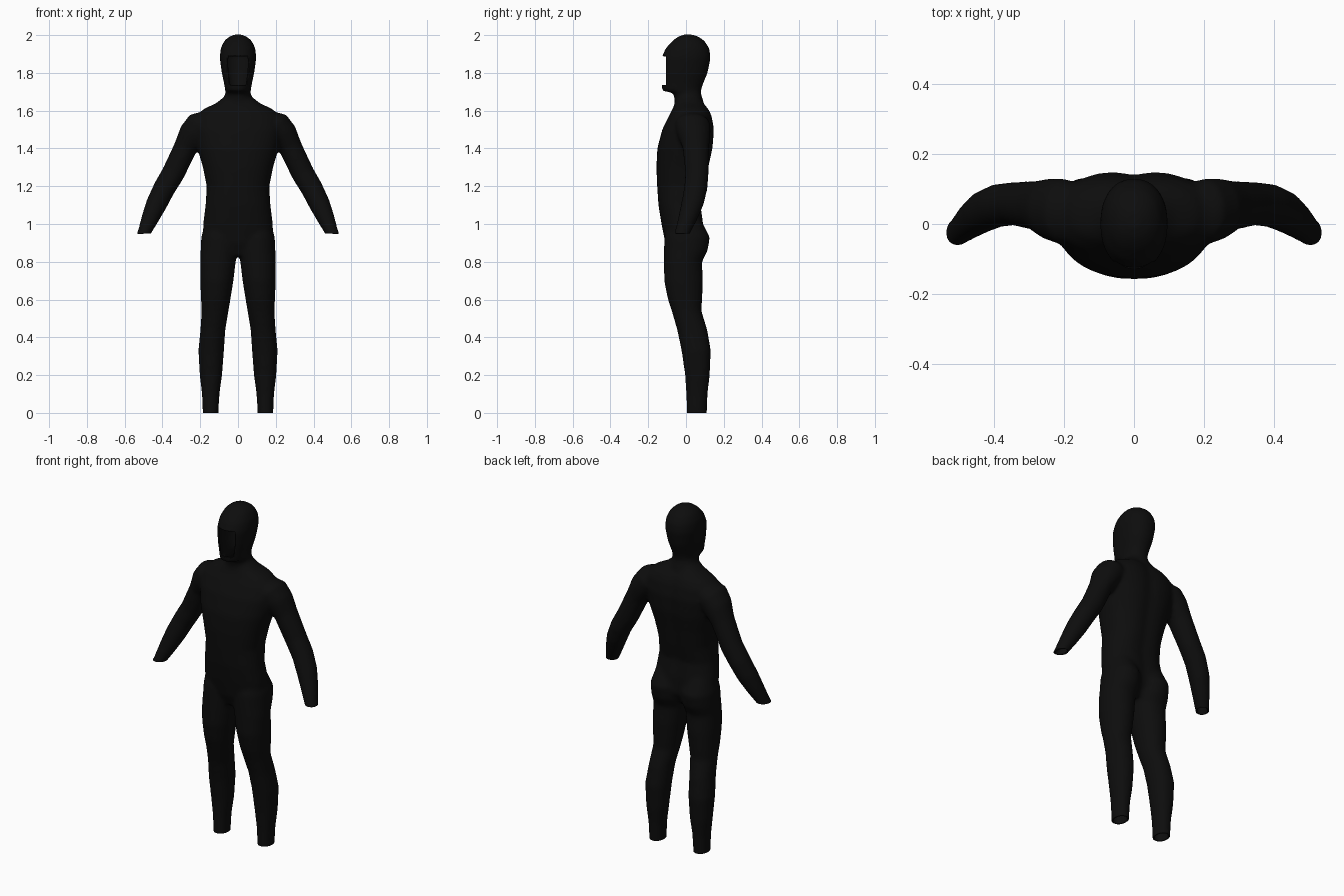
import bpy, bmesh, math
from mathutils import Vector

if "Cube" in bpy.data.objects:
    bpy.data.objects.remove(bpy.data.objects["Cube"])

SEG = 32
bm = bmesh.new()


def loft(rings):
    """Closed tube through a list of point rings."""
    loops = [[bm.verts.new(p) for p in ring] for ring in rings]
    faces = [bm.faces.new(loops[0]), bm.faces.new(loops[-1])]
    for a, b in zip(loops, loops[1:]):
        for i in range(SEG):
            j = (i + 1) % SEG
            faces.append(bm.faces.new((a[i], a[j], b[j], b[i])))
    bmesh.ops.recalc_face_normals(bm, faces=faces)


def oval(centre, u, v, power=2.0):
    """Superellipse ring spanned by two half-axis vectors."""
    pts = []
    for i in range(SEG):
        t = 2 * math.pi * i / SEG
        c, s = math.cos(t), math.sin(t)
        pts.append(centre + u * math.copysign(abs(c) ** (2 / power), c)
                   + v * math.copysign(abs(s) ** (2 / power), s))
    return pts


def level_ring(z, x0, x1, front, back, power=2.0):
    centre = Vector(((x0 + x1) / 2, (front + back) / 2, z))
    return oval(centre, Vector(((x1 - x0) / 2, 0, 0)),
                Vector((0, (back - front) / 2, 0)), power)


# Torso: height, half width, front, back
torso = [(0.83, .10, -.08, .06), (0.90, .185, -.11, .10), (1.00, .185, -.13, .098),
         (1.10, .172, -.146, .085), (1.20, .166, -.153, .108), (1.30, .186, -.157, .126),
         (1.40, .215, -.152, .147), (1.50, .235, -.126, .154), (1.57, .225, -.092, .142),
         (1.61, .18, -.07, .125), (1.64, .115, -.06, .10), (1.68, .065, -.05, .08)]
rings = [level_ring(z, -w, w, f, b, 2.3) for z, w, f, b in torso]
for ring in rings:                       # shallow groove along the spine
    for p in ring:
        if p.y > 0:
            p.y -= 0.014 * math.exp(-(p.x / 0.045) ** 2)
loft(rings)

# Neck and hood: height, half width, front, back
hood = [(1.58, .085, -.06, .11), (1.65, .073, -.06, .092), (1.695, .067, -.068, .078),
        (1.705, .068, -.128, .08), (1.74, .073, -.13, .09), (1.80, .086, -.134, .115),
        (1.88, .097, -.130, .131), (1.93, .092, -.108, .124), (1.97, .073, -.072, .098),
        (1.99, .05, -.045, .07), (2.003, .02, -.015, .035)]
loft([level_ring(z, -w, w, f, b, 2.2) for z, w, f, b in hood])

# Legs: height, inner x, outer x, front, back
leg = [(1.02, .03, .17, -.09, .08), (0.93, .005, .195, -.115, .127),
       (0.86, .003, .198, -.117, .115), (0.80, .012, .20, -.117, .085),
       (0.70, .024, .20, -.116, .09), (0.60, .04, .196, -.096, .086),
       (0.54, .05, .193, -.076, .082), (0.44, .067, .199, -.047, .113),
       (0.33, .074, .21, -.024, .132), (0.20, .084, .203, -.005, .126),
       (0.10, .098, .191, .001, .115), (-0.05, .106, .184, .005, .108)]

# Arms: centre x, y, z, half thickness, half depth
arm = [(.15, .03, 1.56, .045, .07), (.20, .035, 1.525, .077, .095),
       (.238, .042, 1.475, .077, .088), (.278, .052, 1.405, .062, .07),
       (.342, .058, 1.27, .061, .062), (.39, .052, 1.19, .059, .062),
       (.432, .034, 1.105, .056, .06), (.465, .01, 1.03, .047, .052),
       (.499, -.02, .95, .034, .042), (.53, -.045, .88, .033, .038)]

for side in (1, -1):
    loft([level_ring(z, side * a, side * b, f, k, 2.1) for z, a, b, f, k in leg])
    path = [Vector((side * x, y, z)) for x, y, z, _, _ in arm]
    rings = []
    for i, (_, _, _, thick, depth) in enumerate(arm):
        d = path[min(i + 1, len(path) - 1)] - path[max(i - 1, 0)]
        across = Vector((-d.z, 0, d.x)).normalized()
        rings.append(oval(path[i], across * thick, Vector((0, depth, 0))))
    loft(rings)

mesh = bpy.data.meshes.new("wetsuit")
bm.to_mesh(mesh)
bm.free()
suit = bpy.data.objects.new("wetsuit", mesh)
bpy.context.collection.objects.link(suit)
bpy.context.view_layer.objects.active = suit
suit.select_set(True)

# Fuse the parts into one smooth skin
fuse = suit.modifiers.new("fuse", 'REMESH')
fuse.mode = 'VOXEL'
fuse.voxel_size = 0.011
relax = suit.modifiers.new("relax", 'SMOOTH')
relax.factor = 0.5
relax.iterations = 8
for name in ("fuse", "relax"):
    bpy.ops.object.modifier_apply(modifier=name)

bm = bmesh.new()
bm.from_mesh(suit.data)


def split(faces, point, normal, trim=False):
    geom = set(faces)
    for f in faces:
        geom.update(f.edges)
        geom.update(f.verts)
    bmesh.ops.bisect_plane(bm, geom=list(geom), plane_co=point,
                           plane_no=normal, clear_outer=trim)


# Open the ankle and wrist cuffs with level cuts
split(bm.faces[:], (0, 0, 0), (0, 0, -1), True)
sleeves = [f for f in bm.faces if abs(f.calc_center_median().x) > 0.36]
split(sleeves, (0, 0, 0.95), (0, 0, -1), True)

# Open the face of the hood
FACE_Y, CHIN, BROW = -0.107, 1.735, 1.89
split([f for f in bm.faces if f.calc_center_median().z > 1.69], (0, FACE_Y, 0), (0, 1, 0))
for level in (CHIN, BROW):
    split([f for f in bm.faces if f.calc_center_median().z > 1.69
           and f.calc_center_median().y < FACE_Y], (0, 0, level), (0, 0, 1))
opening = []
for f in bm.faces:
    c = f.calc_center_median()
    if c.y < FACE_Y and CHIN < c.z < BROW:
        opening.append(f)
bmesh.ops.delete(bm, geom=opening, context='FACES')
bm.to_mesh(suit.data)
bm.free()

# Fabric thickness
shell = suit.modifiers.new("fabric", 'SOLIDIFY')
shell.thickness = 0.008
shell.offset = -1

# Black rubber
black = bpy.data.materials.new("black_rubber")
black.use_nodes = True
colour = (0.004, 0.004, 0.004, 1)
black.diffuse_color = colour
black.node_tree.nodes["Principled BSDF"].inputs["Base Color"].default_value = colour
suit.data.materials.clear()
suit.data.materials.append(black)
bpy.ops.object.shade_smooth_by_angle(angle=math.radians(50))
